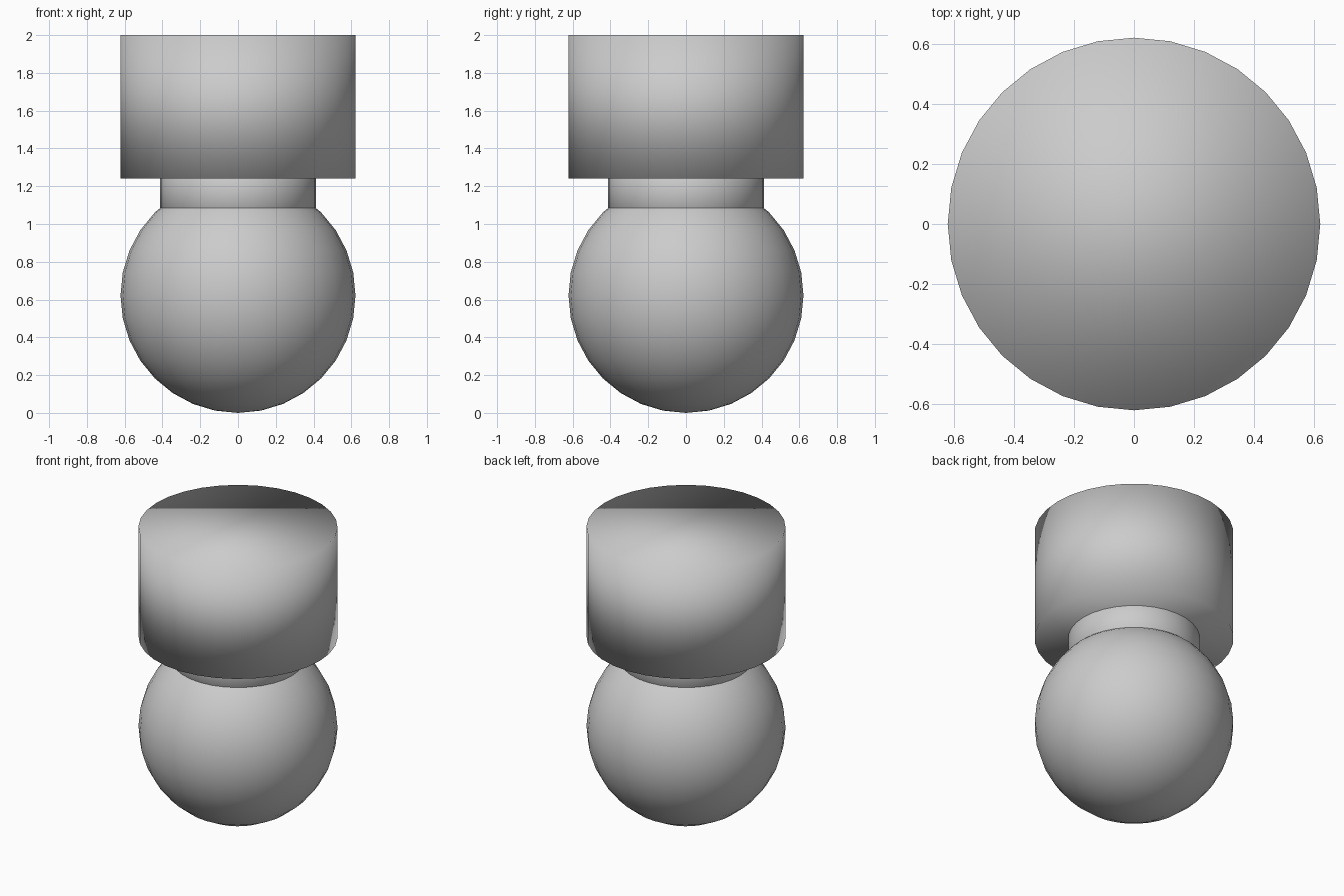
import bpy

if "Cube" in bpy.data.objects:
    bpy.data.objects.remove(bpy.data.objects["Cube"])

R = 0.622        # shared radius of ball and head
NECK_R = 0.412


def finish(name):
    # Fully smooth shading, caps included
    obj = bpy.context.object
    obj.name = name
    bpy.ops.object.shade_smooth()
    return obj


def cylinder(name, radius, z0, z1):
    bpy.ops.mesh.primitive_cylinder_add(
        vertices=32, radius=radius, depth=z1 - z0, location=(0, 0, (z0 + z1) / 2))
    return finish(name)


# Round base
bpy.ops.mesh.primitive_uv_sphere_add(
    segments=32, ring_count=16, radius=R, location=(0, 0, R))
finish("ball_base")

# Narrow neck sunk into both ball and head
cylinder("neck", NECK_R, 0.94, 1.40)

# Wide drum-shaped head
cylinder("head", R, 1.242, 2.0)
